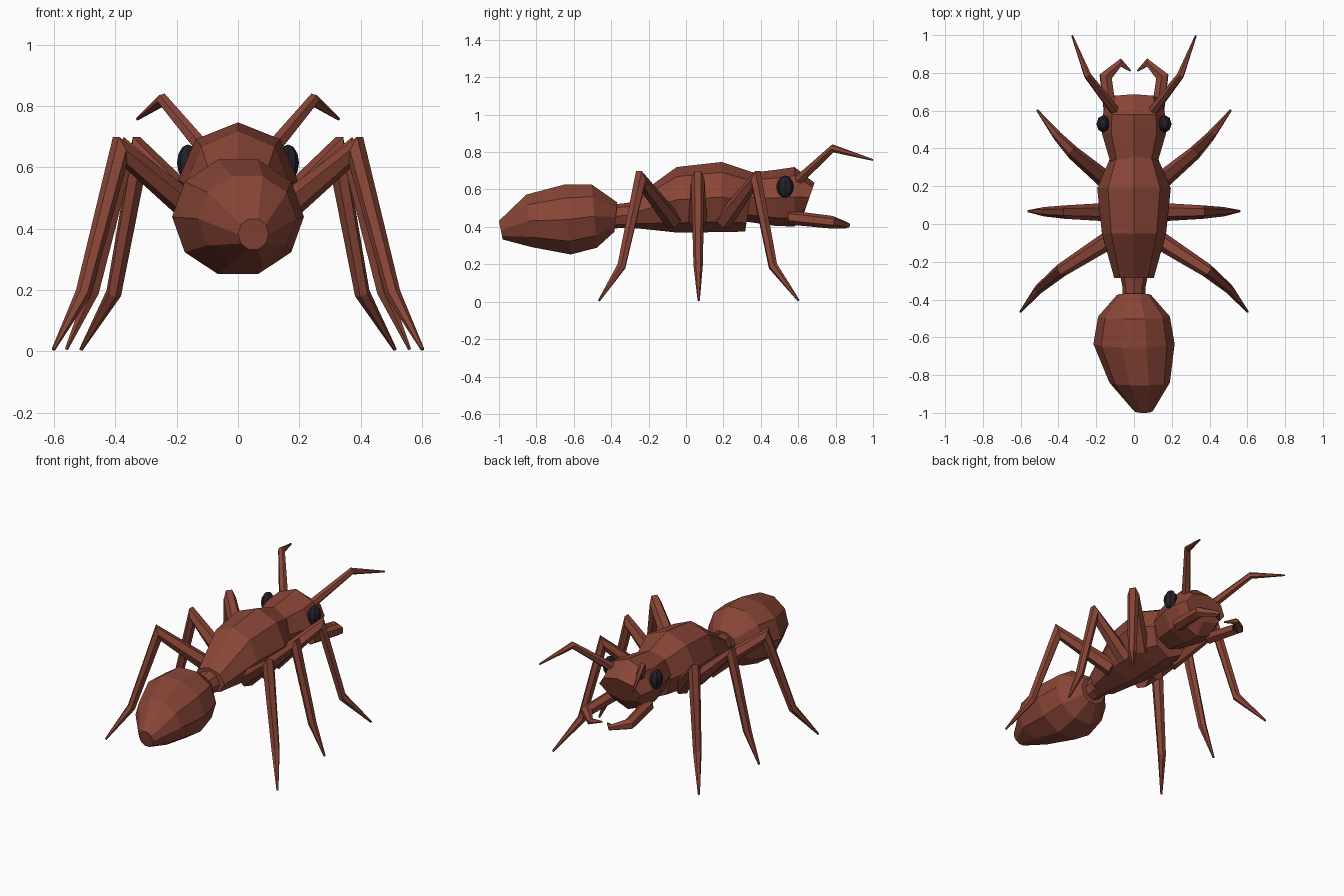
import bpy, bmesh, math
from mathutils import Vector

if "Cube" in bpy.data.objects:
    bpy.data.objects.remove(bpy.data.objects["Cube"])


def material(name, rgb):
    m = bpy.data.materials.new(name)
    m.use_nodes = True
    col = (*rgb, 1)
    m.diffuse_color = col
    bsdf = m.node_tree.nodes["Principled BSDF"]
    bsdf.inputs["Base Color"].default_value = col
    bsdf.inputs["Roughness"].default_value = 0.8
    return m


shell = material("red brown shell", (0.25, 0.06, 0.038))
dark = material("dark eye", (0.018, 0.014, 0.024))


def skin(name, rings, mat):
    """Join equal sized rings of points into a closed, flat shaded solid."""
    bm = bmesh.new()
    loops = [[bm.verts.new(p) for p in ring] for ring in rings]
    n = len(loops[0])
    for a, b in zip(loops, loops[1:]):
        for i in range(n):
            j = (i + 1) % n
            bm.faces.new((a[i], a[j], b[j], b[i]))
    bm.faces.new(loops[0])
    bm.faces.new(loops[-1])
    bmesh.ops.recalc_face_normals(bm, faces=bm.faces)
    me = bpy.data.meshes.new(name)
    bm.to_mesh(me)
    bm.free()
    me.materials.append(mat)
    ob = bpy.data.objects.new(name, me)
    bpy.context.collection.objects.link(ob)
    return ob


def body(name, sections, sides, turn=0):
    """Sections along y: (y, bottom z, top z, half width, centre x, tilt)."""
    rings = []
    for y, low, high, w, cx, tilt in sections:
        ring = []
        for i in range(sides):
            a = turn + math.tau * i / sides
            dz = math.sin(a) * (high - low) / 2
            ring.append((cx + math.cos(a) * w, y + tilt * dz, (low + high) / 2 + dz))
        rings.append(ring)
    return skin(name, rings, shell)


def limb(name, points, radii, sides=6):
    """Tapered, mitred tube along a bent path, built on both sides."""
    for side, sx in (("left", 1), ("right", -1)):
        pts = [Vector((x * sx, y, z)) for x, y, z in points]
        u = (pts[1] - pts[0]).cross(pts[2] - pts[1]).normalized()
        dirs = [(b - a).normalized() for a, b in zip(pts, pts[1:])]
        rings = []
        for i, (p, r) in enumerate(zip(pts, radii)):
            d0, d1 = dirs[max(i - 1, 0)], dirs[min(i, len(dirs) - 1)]
            t = (d0 + d1).normalized()
            side_u = (u - t * u.dot(t)).normalized()
            v = t.cross(side_u) * min(1 / max(t.dot(d1), 0.1), 1.5)
            rings.append([p + (side_u * math.cos(a) + v * math.sin(a)) * r
                          for a in (math.tau * k / sides for k in range(sides))])
        skin(f"{side}_{name}", rings, shell)


# Abdomen, with its tip bent to one side, and the waist
body("abdomen", [
    (-0.99, 0.33, 0.435, 0.05, 0.05, -0.2),
    (-0.84, 0.285, 0.58, 0.16, 0.03, -0.1),
    (-0.635, 0.243, 0.635, 0.215, 0, -0.1),
    (-0.49, 0.28, 0.635, 0.19, 0, -0.08),
    (-0.375, 0.37, 0.535, 0.09, 0, 0.1),
], 10)
body("waist", [
    (-0.40, 0.39, 0.52, 0.06, 0, 0),
    (-0.34, 0.395, 0.525, 0.06, 0, 0),
    (-0.24, 0.39, 0.54, 0.08, 0, 0),
], 8)

# Thorax and head, ridged along the top
body("thorax", [
    (-0.285, 0.395, 0.55, 0.105, 0, 0),
    (-0.05, 0.37, 0.72, 0.17, 0, 0),
    (0.19, 0.372, 0.747, 0.195, 0, 0),
    (0.34, 0.375, 0.69, 0.13, 0, 0.15),
], 8, math.pi / 2)
body("head", [
    (0.31, 0.43, 0.685, 0.12, 0, 0),
    (0.48, 0.405, 0.705, 0.17, 0, 0),
    (0.58, 0.402, 0.72, 0.165, 0, 0),
    (0.66, 0.48, 0.635, 0.145, 0, 0.35),
], 8, math.pi / 2)

# Eyes
for side, sx in (("left", 1), ("right", -1)):
    bm = bmesh.new()
    bmesh.ops.create_uvsphere(bm, u_segments=8, v_segments=6, radius=1)
    bmesh.ops.scale(bm, vec=(0.036, 0.046, 0.06), verts=bm.verts)
    bmesh.ops.translate(bm, vec=(0.163 * sx, 0.53, 0.615), verts=bm.verts)
    me = bpy.data.meshes.new(f"{side}_eye")
    bm.to_mesh(me)
    bm.free()
    me.materials.append(dark)
    bpy.context.collection.objects.link(bpy.data.objects.new(f"{side}_eye", me))

# Legs: hip, knee, ankle, foot tip
leg_radii = (0.05, 0.036, 0.025, 0.006)
limb("front_leg", [(0.11, 0.20, 0.43), (0.32, 0.375, 0.655),
                   (0.405, 0.465, 0.19), (0.512, 0.602, 0.006)], leg_radii)
limb("middle_leg", [(0.12, 0.063, 0.43), (0.36, 0.063, 0.655),
                    (0.475, 0.065, 0.195), (0.56, 0.068, 0.006)], leg_radii)
limb("back_leg", [(0.11, -0.07, 0.43), (0.385, -0.245, 0.655),
                  (0.505, -0.345, 0.19), (0.602, -0.465, 0.006)], leg_radii)

# Antennae and hooked jaws
limb("antenna", [(0.09, 0.585, 0.635), (0.245, 0.785, 0.82),
                 (0.328, 0.998, 0.758)], (0.028, 0.02, 0.005))
limb("jaw", [(0.12, 0.55, 0.45), (0.15, 0.78, 0.425),
             (0.07, 0.855, 0.41), (0.018, 0.81, 0.405)],
     (0.038, 0.034, 0.018, 0.005))
